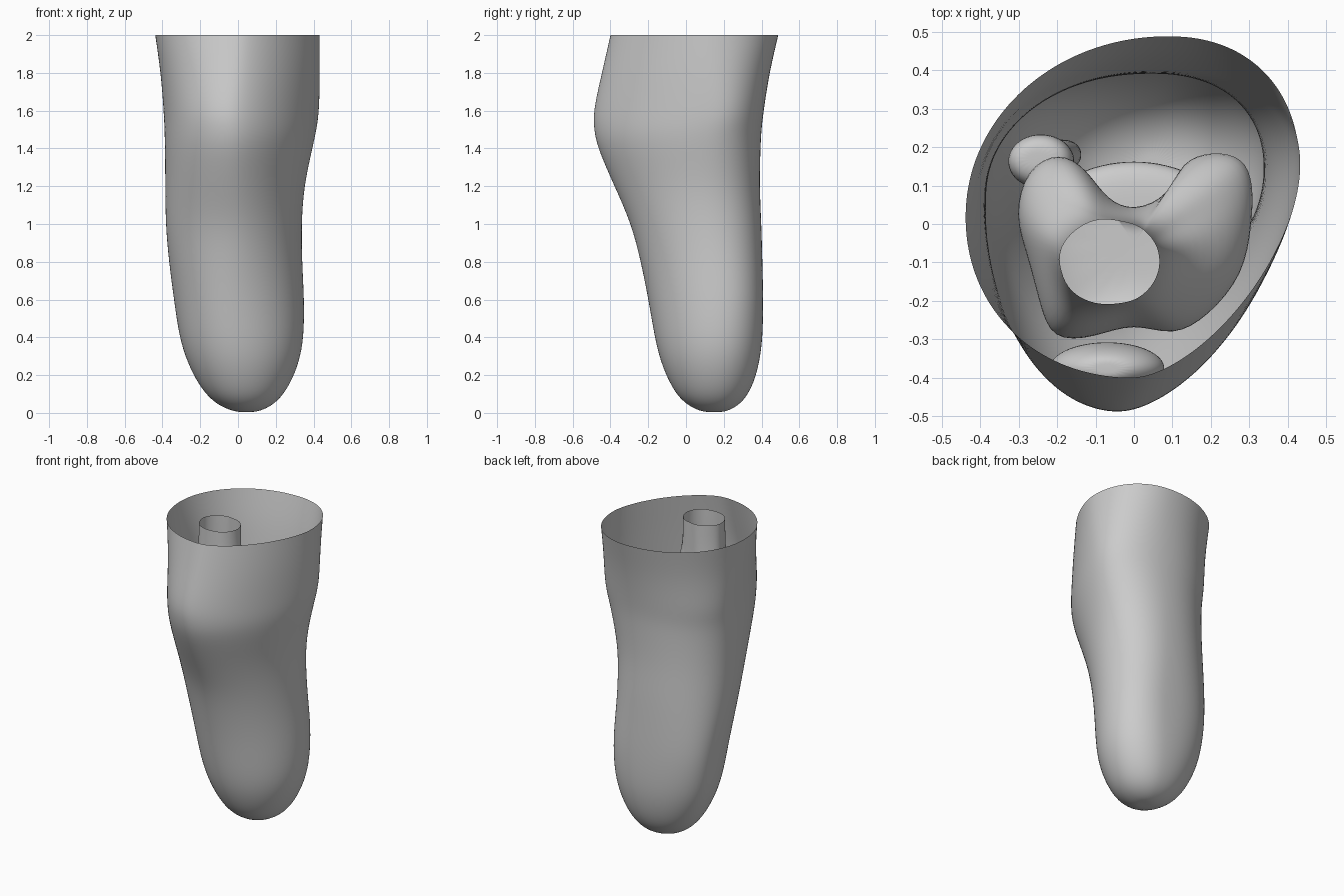
import bpy, bmesh, math

cube = bpy.data.objects.get("Cube")
if cube:
    bpy.data.objects.remove(cube)

grey = bpy.data.materials.new("plain grey")
grey.use_nodes = True
tone = (0.6, 0.6, 0.6, 1)
grey.diffuse_color = tone
grey.node_tree.nodes["Principled BSDF"].inputs["Base Color"].default_value = tone


def loft(name, rings, cap_top=False, cap_bottom=True):
    """Join rings of equal point count, listed from top to bottom."""
    bm = bmesh.new()
    loops = [[bm.verts.new(p) for p in ring] for ring in rings]
    n = len(loops[0])
    for upper, lower in zip(loops, loops[1:]):
        for i in range(n):
            j = (i + 1) % n
            bm.faces.new((upper[i], lower[i], lower[j], upper[j]))
    for loop, wanted in ((loops[0], cap_top), (loops[-1], cap_bottom)):
        if wanted:
            face = bm.faces.new(loop)
            bmesh.ops.poke(bm, faces=[face])
    bmesh.ops.recalc_face_normals(bm, faces=bm.faces)
    mesh = bpy.data.meshes.new(name)
    bm.to_mesh(mesh)
    bm.free()
    mesh.materials.append(grey)
    mesh.shade_smooth()
    obj = bpy.data.objects.new(name, mesh)
    bpy.context.collection.objects.link(obj)
    sub = obj.modifiers.new("smooth", 'SUBSURF')
    sub.levels = sub.render_levels = 2
    return obj


def oval(z, cx, cy, rx, ry, n=20):
    steps = [math.tau * i / n for i in range(n)]
    return [(cx + rx * math.cos(t), cy + ry * math.sin(t), z) for t in steps]


# Outer skin outline: height, x range, y range
skin = [
    (2.0, -.44, .433, -.402, .49), (1.8, -.41, .435, -.447, .442),
    (1.6, -.395, .432, -.494, .412), (1.5, -.39, .417, -.49, .40),
    (1.4, -.388, .395, -.47, .395), (1.2, -.386, .35, -.38, .39),
    (1.0, -.385, .337, -.29, .40), (.8, -.367, .34, -.24, .405),
    (.6, -.34, .352, -.20, .41), (.4, -.312, .35, -.167, .407),
    (.27, -.27, .325, -.135, .39), (.16, -.215, .28, -.088, .36),
    (.08, -.155, .228, -.038, .318), (.03, -.085, .167, .025, .265),
    (.005, -.01, .10, .09, .205),
]
# Section character by height: where the back, front, right and left extremes
# sit across the range, then roundness of back-left, back-right, front-right
# and front-left quarters
character = [
    (2.0, .60, .506, .475, .60, 2.25, 2, 2.1, 1.57),
    (1.6, .54, .43, .655, .73, 2.2, 2, 2.06, 1.62),
    (1.0, .60, .51, .54, .61, 2.25, 2.2, 2, 1.8),
    (.6, .62, .45, .62, .62, 2.25, 2.4, 2.05, 1.9),
    (0, .55, .48, .55, .55, 2, 2, 2, 2),
]


def character_at(z):
    for high, low in zip(character, character[1:]):
        if z >= low[0]:
            f = (z - low[0]) / (high[0] - low[0])
            return [b + (a - b) * f for a, b in zip(high[1:], low[1:])]


def skin_ring(z, x0, x1, y0, y1, n=40):
    """Four quarter ovals that meet at the extreme points."""
    back, front, right, left, *powers = character_at(z)
    ring = []
    for i in range(n):
        t = math.tau * (i + .5) / n
        c, s = math.cos(t), math.sin(t)
        e = 2 / powers[4 * i // n]
        mx = x0 + (back if s > 0 else front) * (x1 - x0)
        my = y0 + (left if c > 0 else right) * (y1 - y0)
        ring.append((mx + ((x1 if c > 0 else x0) - mx) * abs(c) ** e,
                     my + ((y1 if s > 0 else y0) - my) * abs(s) ** e, z))
    return ring


loft("skin", [skin_ring(*row) for row in skin])

# Thigh bone: hollow shaft flaring into two rounded knuckles with a rear notch
knuckles = [(.30, 0), (.305, .1), (.28, .17), (.2, .185), (.12, .16),
            (.09, .07), (0, .03), (-.07, .06), (-.12, .14), (-.19, .185),
            (-.275, .14), (-.305, .02), (-.27, -.08), (-.24, -.2), (-.21, -.3),
            (-.1, -.29), (0, -.25), (.1, -.29), (.19, -.235), (.28, -.13)]
angles = sorted(math.atan2(v + .1, u + .065) % math.tau for u, v in knuckles)


def thigh_ring(z, blend, scale):
    ring = []
    for t, (u, v) in zip(angles, knuckles):
        a, b = -.065 + .134 * math.cos(t), -.1 + .114 * math.sin(t)
        # The rear lobes swell lower down than the front
        k = blend ** 1.5 if v > .05 else blend
        ring.append((a + (scale * u - a) * k,
                     b + (scale * (v + .06) - .06 - b) * k, z))
    return ring


thigh = [(2, 0, 1), (1.85, .03, 1), (1.72, .12, 1), (1.62, .36, 1),
         (1.54, .8, 1), (1.46, 1, 1.03), (1.38, 1, 1.03),
         (1.32, 1, .88), (1.29, 1, .55)]
loft("thigh_bone", [thigh_ring(*row) for row in thigh])

# Shin bone: broad plateau narrowing to a cut shaft
shin = [(1.27, 0, -.03, .16, .1), (1.26, 0, -.03, .26, .19),
        (1.2, 0, -.04, .29, .215), (1.1, 0, -.06, .22, .17),
        (.95, 0, -.07, .13, .13), (.7, .02, 0, .1, .11),
        (.45, .04, .06, .09, .1), (.4, .04, .07, .06, .07)]
loft("shin_bone", [oval(*row) for row in shin], cap_top=True)

# Calf bone: small head and a thin shaft
calf = [(1.2, -.25, .17, .05, .035), (1.18, -.245, .165, .085, .07),
        (1.1, -.24, .16, .09, .075), (1.02, -.22, .17, .055, .05),
        (.8, -.19, .18, .04, .04), (.5, -.17, .18, .04, .04),
        (.46, -.17, .18, .02, .02)]
loft("calf_bone", [oval(*row) for row in calf], cap_top=True)

# Kneecap: flattened oval in front of the knuckles
cap = [(1.5 + .15 * math.cos(a), -.07, -.375, .155 * math.sin(a), .07 * math.sin(a))
       for a in (math.pi * i / 8 for i in range(1, 8))]
loft("kneecap", [oval(*row) for row in cap], cap_top=True)
